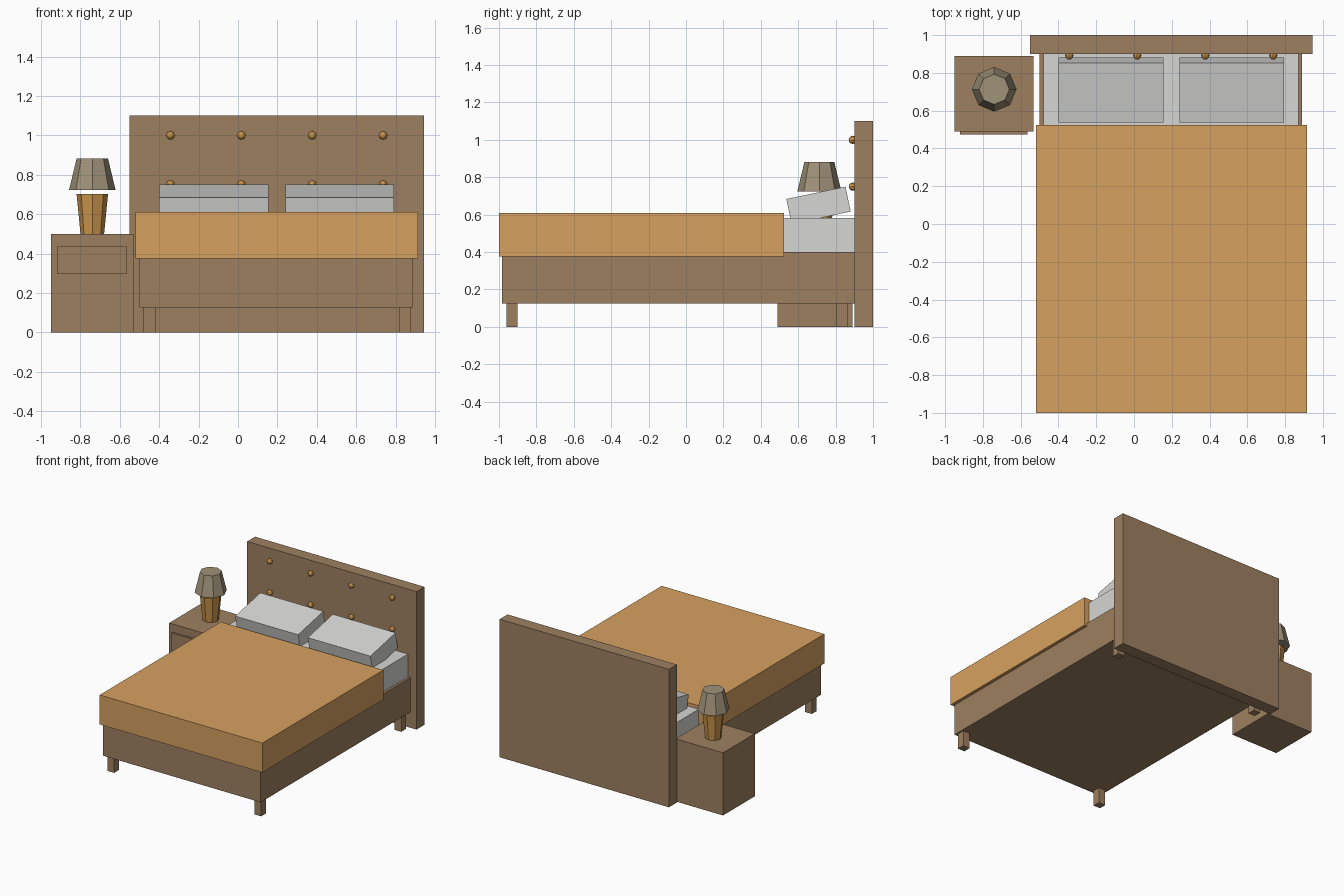
import bpy
import math

cube = bpy.data.objects.get("Cube")
if cube:
    bpy.data.objects.remove(cube, do_unlink=True)


def material(name, hex_code):
    # Flat colour from an sRGB hex code, stored as linear values
    rgb = [int(hex_code[i:i + 2], 16) / 255 for i in (0, 2, 4)]
    lin = [c / 12.92 if c <= 0.04045 else ((c + 0.055) / 1.055) ** 2.4 for c in rgb]
    mat = bpy.data.materials.new(name)
    mat.use_nodes = True
    mat.diffuse_color = (*lin, 1)
    bsdf = next(n for n in mat.node_tree.nodes if n.type == 'BSDF_PRINCIPLED')
    bsdf.inputs["Base Color"].default_value = (*lin, 1)
    return mat


wood = material("brown wood", "9E8061")
tan = material("tan blanket", "D7A160")
white = material("white linen", "D6D6D4")
gold = material("golden brass", "CC964C")
shade_cloth = material("beige lampshade", "A09279")


def finish(name, mat):
    ob = bpy.context.object
    ob.name = ob.data.name = name
    ob.data.materials.clear()
    ob.data.materials.append(mat)
    return ob


def box(name, mat, x, y, z, tilt=0):
    # Box from (min, max) ranges, optionally tilted about x
    ranges = (x, y, z)
    bpy.ops.mesh.primitive_cube_add(size=1, location=[(a + b) / 2 for a, b in ranges])
    ob = finish(name, mat)
    ob.scale = [b - a for a, b in ranges]
    ob.rotation_euler.x = math.radians(tilt)
    return ob


def tapered_octagon(name, mat, r_bottom, r_top, z):
    bpy.ops.mesh.primitive_cone_add(vertices=8, radius1=r_bottom, radius2=r_top,
                                    depth=z[1] - z[0],
                                    location=(-0.74, 0.713, (z[0] + z[1]) / 2))
    return finish(name, mat)


# Bed
box("headboard", wood, (-0.55, 0.945), (0.9, 1.0), (0, 1.1))
box("bed_frame", wood, (-0.5, 0.89), (-0.985, 0.9), (0.125, 0.4))
box("mattress", white, (-0.48, 0.87), (-0.96, 0.9), (0.4, 0.582))
box("blanket", tan, (-0.52, 0.915), (-1.0, 0.525), (0.375, 0.61))
for end, y in (("front", -0.96), ("back", 0.805)):
    for side, x in (("right", -0.48), ("left", 0.817)):
        box(f"{end}_{side}_leg", wood, (x, x + 0.06), (y, y + 0.06), (0, 0.125))

# Pillows leaning towards the headboard
for side, x in (("right", (-0.4, 0.155)), ("left", (0.24, 0.793))):
    box(f"{side}_pillow", white, x, (0.547, 0.87), (0.582, 0.718), tilt=11.8)

# Two rows of headboard studs
for row, z in (("lower", 0.75), ("upper", 1.0)):
    for i in range(4):
        bpy.ops.mesh.primitive_uv_sphere_add(segments=8, ring_count=6, radius=0.022,
                                             location=(-0.343 + 0.36 * i, 0.892, z),
                                             rotation=(math.pi / 2, 0, 0))
        finish(f"{row}_stud_{i + 1}", gold)

# Nightstand
box("nightstand", wood, (-0.95, -0.532), (0.49, 0.89), (0, 0.5))
box("drawer_front", wood, (-0.92, -0.563), (0.475, 0.49), (0.295, 0.435))

# Lamp
tapered_octagon("lamp_base", gold, 0.06, 0.08, (0.5, 0.703))
tapered_octagon("lamp_shade", shade_cloth, 0.118, 0.08, (0.723, 0.882))
